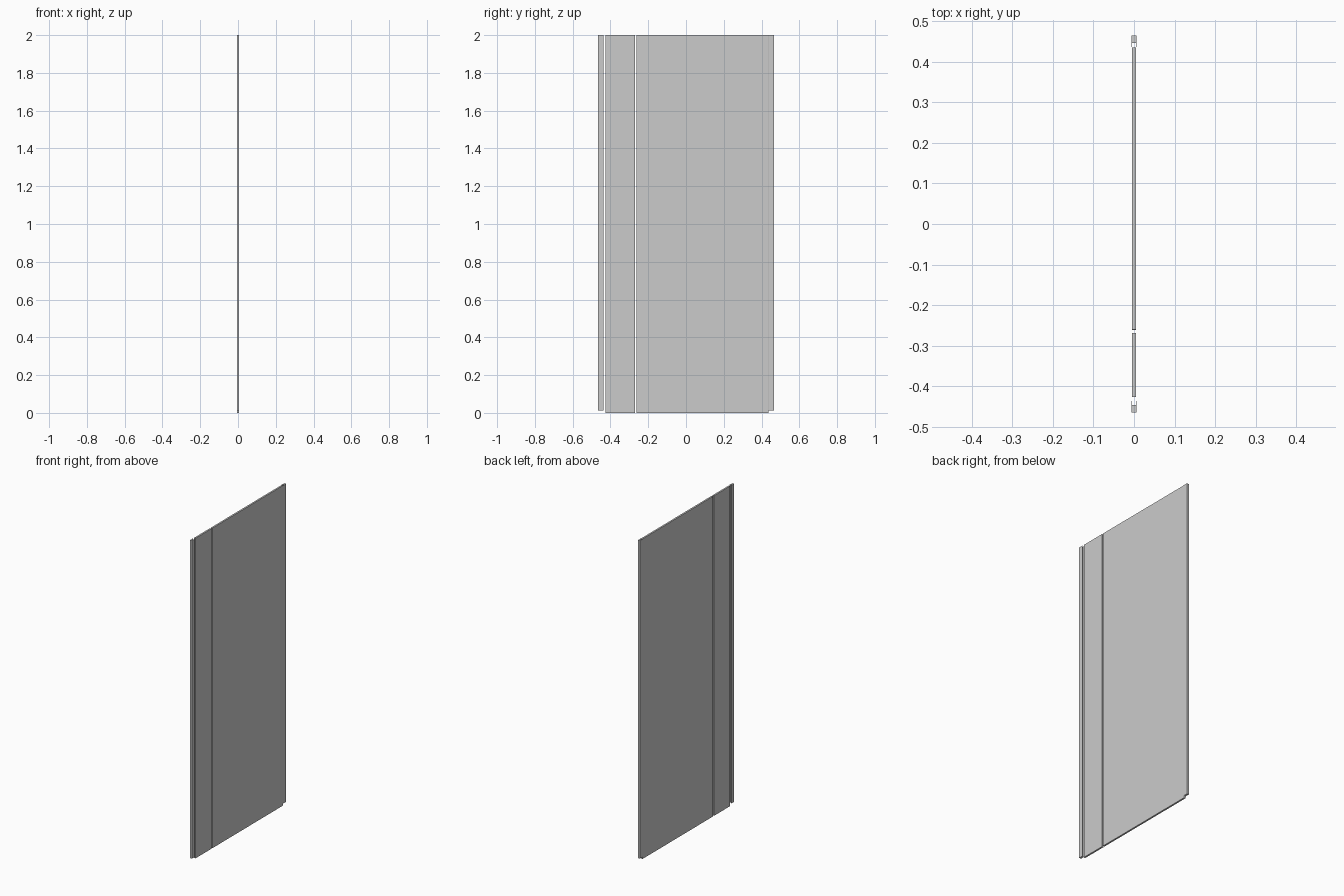
import bpy, bmesh

if "Cube" in bpy.data.objects:
    bpy.data.objects.remove(bpy.data.objects["Cube"])


def extrude_profile(name, pts, z0, z1, bevel=0.0):
    """Closed (x, y) outline extruded from z0 to z1."""
    bm = bmesh.new()
    face = bm.faces.new([bm.verts.new((x, y, z0)) for x, y in pts])
    res = bmesh.ops.extrude_face_region(bm, geom=[face])
    top = [g for g in res["geom"] if isinstance(g, bmesh.types.BMVert)]
    bmesh.ops.translate(bm, verts=top, vec=(0, 0, z1 - z0))
    bmesh.ops.recalc_face_normals(bm, faces=bm.faces)
    mesh = bpy.data.meshes.new(name)
    bm.to_mesh(mesh)
    bm.free()
    obj = bpy.data.objects.new(name, mesh)
    bpy.context.collection.objects.link(obj)
    if bevel:
        mod = obj.modifiers.new("edge_bevel", "BEVEL")
        mod.width = bevel
        mod.segments = 2
    return obj


def panel(name, y0, y1):
    t = 0.0055
    return extrude_profile(name, [(-t, y0), (t, y0), (t, y1), (-t, y1)], 0, 2, 0.0006)


def edge_strip(name, side):
    # Solid outer bar with two thin lips pointing towards the panel
    w, lip = 0.0065, 0.0012
    outer, bar, tip = 0.465, 0.447, 0.4365
    pts = [(-w, outer), (w, outer), (w, tip), (w - lip, tip), (w - lip, bar),
           (-w + lip, bar), (-w + lip, tip), (-w, tip)]
    return extrude_profile(name, [(x, side * y) for x, y in pts], 0.013, 2)


# Wide and narrow leaves separated by a thin gap
panel("wide_panel", -0.261, 0.436)
panel("narrow_panel", -0.427, -0.269)

# Channel strips along both outer edges
edge_strip("left_edge_strip", -1)
edge_strip("right_edge_strip", 1)
